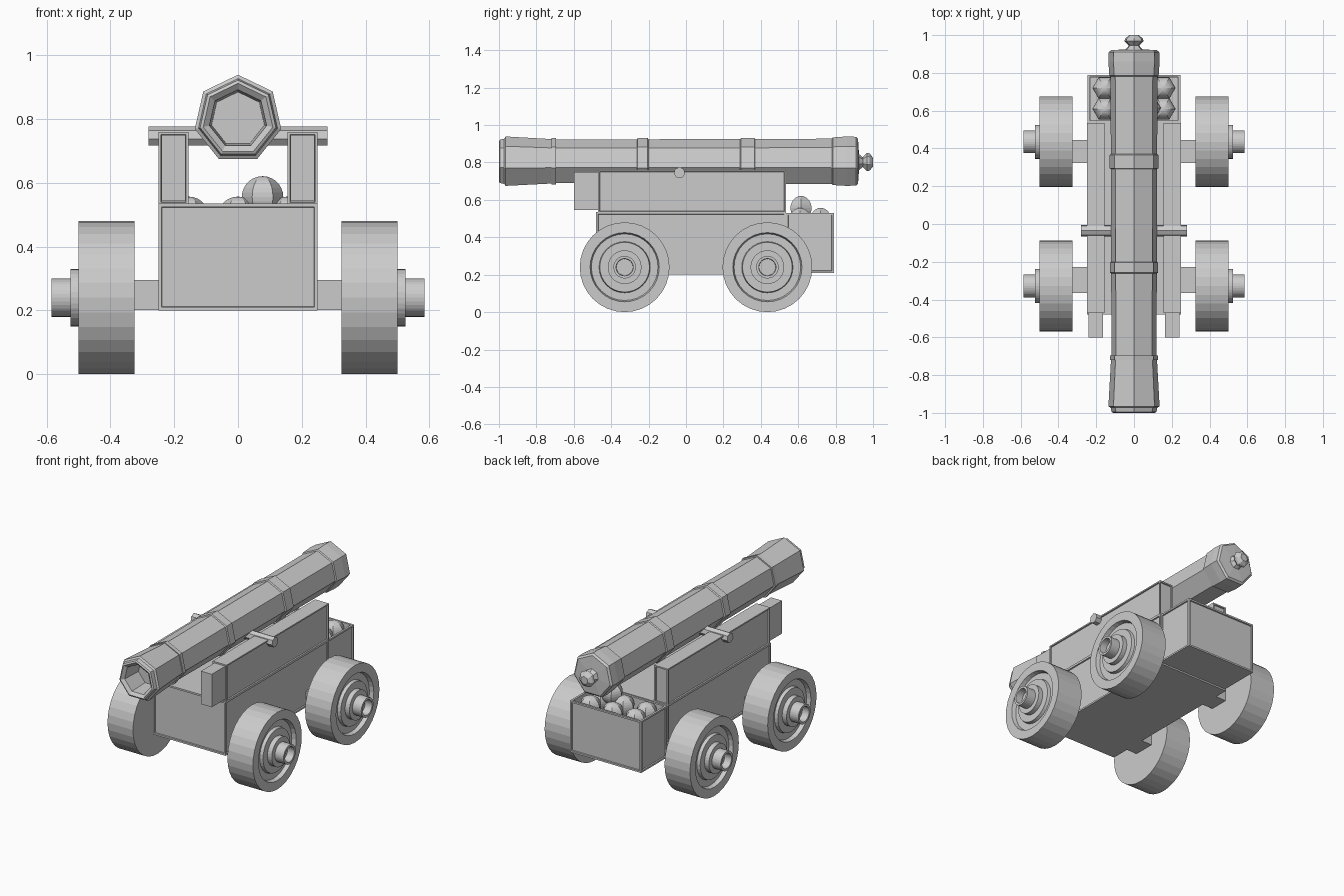
import bpy, bmesh
from math import sin, cos, pi
from mathutils import Vector

if "Cube" in bpy.data.objects:
    bpy.data.objects.remove(bpy.data.objects["Cube"])


def finish(name, bm):
    bmesh.ops.recalc_face_normals(bm, faces=bm.faces[:])
    me = bpy.data.meshes.new(name)
    bm.to_mesh(me)
    bm.free()
    ob = bpy.data.objects.new(name, me)
    bpy.context.collection.objects.link(ob)
    return ob


def lathe(name, profile, n, axis, centre, side=1):
    """Spin (distance, radius) points round the x or y axis; first corner points up."""
    bm = bmesh.new()
    rings = []
    for d, r in profile:
        ring = []
        for i in range(n if r > 0 else 1):
            a = 2 * pi * i / n
            u, w = r * sin(a), r * cos(a)
            p = (d * side, u, w) if axis == 'x' else (u, d, w)
            ring.append(bm.verts.new(Vector(p) + Vector(centre)))
        rings.append(ring)
    for a, b in zip(rings, rings[1:]):
        for i in range(n):
            q = [a[i % len(a)], a[(i + 1) % len(a)], b[(i + 1) % len(b)], b[i % len(b)]]
            bm.faces.new(list(dict.fromkeys(q)))
    return finish(name, bm)


def box(name, lo, hi, panels=(), border=0.015, depth=0.008, well=0):
    """Box with framed, sunken panels on the sides facing the given directions."""
    lo, hi = Vector(lo), Vector(hi)
    bm = bmesh.new()
    bmesh.ops.create_cube(bm, size=1)
    for v in bm.verts:
        v.co = Vector([(lo[k] + hi[k]) / 2 + v.co[k] * (hi[k] - lo[k]) for k in range(3)])
    bm.normal_update()

    def sink(direction, width, amount):
        d = Vector(direction)
        f = [f for f in bm.faces if f.normal.dot(d) > 0.99][0]
        bmesh.ops.inset_individual(bm, faces=[f], thickness=width)
        bmesh.ops.inset_individual(bm, faces=[f], thickness=0.002, depth=-amount)

    for d in panels:
        sink(d, border, depth)
    if well:
        sink((0, 0, 1), 0.018, well)
    return finish(name, bm)


LEFT, RIGHT, FRONT, BACK = (-1, 0, 0), (1, 0, 0), (0, -1, 0), (0, 1, 0)

# Seven-sided barrel with bore, raised bands and rear knob
lathe("barrel", [
    (-0.86, 0), (-0.86, 0.085), (-0.985, 0.092), (-1.0, 0.112), (-0.995, 0.122),
    (-0.972, 0.127), (-0.965, 0.139), (-0.72, 0.125), (-0.72, 0.131), (-0.695, 0.131),
    (-0.695, 0.122), (-0.262, 0.124), (-0.258, 0.131), (-0.205, 0.131), (-0.2, 0.124),
    (0.29, 0.125), (0.295, 0.132), (0.365, 0.132), (0.37, 0.126), (0.78, 0.127),
    (0.785, 0.134), (0.86, 0.139), (0.91, 0.137), (0.92, 0.125), (0.925, 0.045),
    (0.945, 0.028), (0.968, 0.052), (0.982, 0.048), (1.0, 0.025), (1.0, 0)],
    7, 'y', (0, 0, 0.80))

# Pivot bar through the barrel
lathe("trunnion", [(-0.28, 0), (-0.28, 0.031), (0.28, 0.031), (0.28, 0)],
      7, 'x', (0, -0.035, 0.745))

# Carriage body and open shot box
box("carriage_body", (-0.25, -0.48, 0.20), (0.25, 0.535, 0.535), (LEFT, RIGHT, FRONT))
box("shot_box", (-0.245, 0.535, 0.21), (0.245, 0.79, 0.53), (LEFT, RIGHT, BACK), well=0.16)

# Side rails with front blocks
for s, tag in ((-1, "left"), (1, "right")):
    xs = sorted((s * 0.155, s * 0.25))
    box("rail_" + tag, (xs[0], -0.47, 0.53), (xs[1], 0.535, 0.76), ((s, 0, 0), FRONT, BACK), 0.012)
    xs = sorted((s * 0.165, s * 0.24))
    box("rail_block_" + tag, (xs[0], -0.60, 0.545), (xs[1], -0.455, 0.75))

# Axle beams and stepped wheels with hollow hub ends
wheel = [(0.325, 0), (0.325, 0.24), (0.5, 0.24), (0.5, 0.185), (0.475, 0.178),
         (0.475, 0.137), (0.495, 0.133), (0.495, 0.09), (0.525, 0.09), (0.525, 0.06),
         (0.585, 0.06), (0.585, 0.046), (0.54, 0.044), (0.54, 0)]
for y, beam, tag in ((-0.328, (-0.365, -0.228), "front"), (0.435, (0.323, 0.444), "rear")):
    box("axle_" + tag, (-0.335, beam[0], 0.202), (0.335, beam[1], 0.295))
    for s, side in ((-1, "left"), (1, "right")):
        lathe(f"wheel_{tag}_{side}", wheel, 32, 'x', (0, y, 0.24), s)

# Six-sided iron shot: two rows and one on top
spots = [(x, y, 0.492) for y in (0.72, 0.61) for x in (-0.155, 0, 0.155)]
spots.append((0.077, 0.615, 0.556))
for i, p in enumerate(spots):
    bm = bmesh.new()
    bmesh.ops.create_uvsphere(bm, u_segments=6, v_segments=14, radius=0.065)
    for v in bm.verts:
        v.co = Vector((-v.co.y, v.co.x, v.co.z)) + Vector(p)
    finish(f"shot_{i + 1}", bm)
